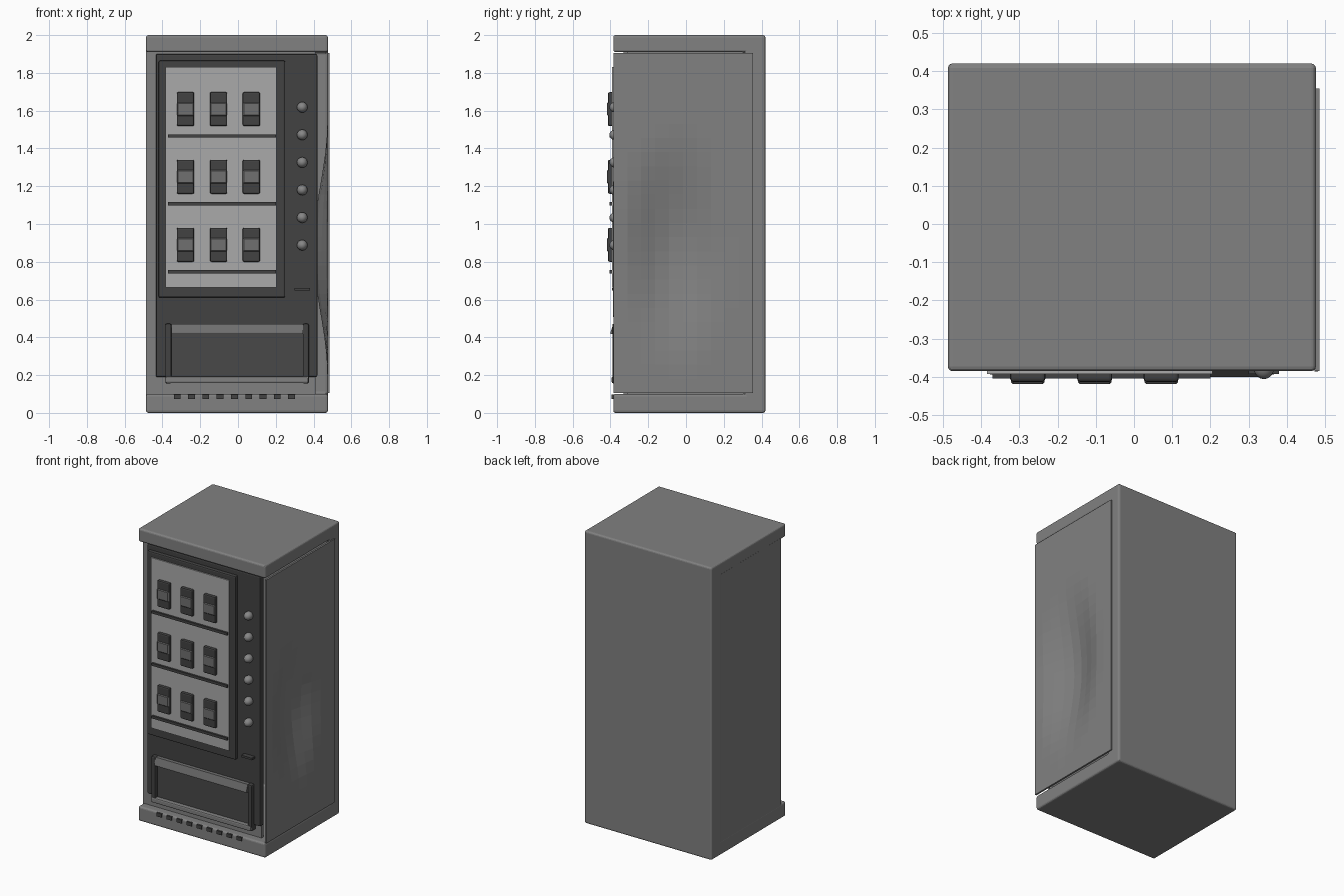
import bpy, bmesh, math
from mathutils import Vector

if "Cube" in bpy.data.objects:
    bpy.data.objects.remove(bpy.data.objects["Cube"])


def material(name, v):
    m = bpy.data.materials.new(name)
    m.diffuse_color = (v, v, v, 1)
    m.use_nodes = True
    m.node_tree.nodes["Principled BSDF"].inputs["Base Color"].default_value = m.diffuse_color
    return m


BODY = material("cabinet grey", 0.22)
DARK = material("charcoal", 0.055)
INNER = material("hatch grey", 0.065)
PANE = material("pale grey", 0.40)
LABEL = material("label grey", 0.16)
BUTTON = material("button grey", 0.24)


def finish(name, bm, mats):
    me = bpy.data.meshes.new(name)
    bm.to_mesh(me)
    bm.free()
    ob = bpy.data.objects.new(name, me)
    bpy.context.collection.objects.link(ob)
    for m in mats:
        me.materials.append(m)
    return ob


def box(name, x, y, z, mat, bevel=0.0, segments=2):
    """Box from (min, max) ranges, with optional rounded edges."""
    bm = bmesh.new()
    bmesh.ops.create_cube(bm, size=1)
    for v in bm.verts:
        v.co = Vector([(r[0] + r[1]) / 2 + c * (r[1] - r[0])
                       for r, c in zip((x, y, z), v.co)])
    if bevel:
        bmesh.ops.bevel(bm, geom=bm.edges[:], offset=bevel, segments=segments,
                        affect='EDGES', profile=0.5)
    return finish(name, bm, [mat])


# Cabinet shell: C-shaped side profile (back, top cap, base) run across the width
prof = [(-0.385, 0), (0.42, 0), (0.42, 2), (-0.385, 2), (-0.385, 1.91),
        (0.31, 1.91), (0.31, 0.1), (-0.385, 0.1)]
bm = bmesh.new()
face = bm.faces.new([bm.verts.new((-0.487, y, z)) for y, z in prof])
ext = bmesh.ops.extrude_face_region(bm, geom=[face])
for v in ext["geom"]:
    if isinstance(v, bmesh.types.BMVert):
        v.co.x = 0.476
bmesh.ops.recalc_face_normals(bm, faces=bm.faces[:])
shell = finish("cabinet_shell", bm, [BODY])
bev = shell.modifiers.new("rounded_edges", 'BEVEL')
bev.width, bev.segments = 0.012, 3

# Left wall and front backing behind the door
box("left_wall", (-0.487, -0.43), (-0.33, 0.315), (0.09, 1.92), BODY)
box("front_backing", (-0.44, 0.41), (-0.33, -0.31), (0.09, 1.92), BODY)

# Right side panel, a thin sheet with a shallow dent
bm = bmesh.new()
bmesh.ops.create_grid(bm, x_segments=10, y_segments=24, size=0.5)
for v in bm.verts:
    y, z = -0.015 + v.co.x * 0.74, 1.005 + v.co.y * 1.8
    r = math.hypot((y + 0.06) / 0.32, (z - 0.87) / 0.68)
    dent = 0.075 * (0.5 + 0.5 * math.cos(math.pi * r)) if r < 1 else 0
    v.co = (0.485 - dent, y, z)
bmesh.ops.recalc_face_normals(bm, faces=bm.faces[:])
if sum(f.normal.x for f in bm.faces) < 0:
    bmesh.ops.reverse_faces(bm, faces=bm.faces[:])
panel = finish("dented_side_panel", bm, [BODY])
sol = panel.modifiers.new("sheet_thickness", 'SOLIDIFY')
sol.thickness, sol.offset = 0.012, -1

# Door and display window
box("door", (-0.435, 0.42), (-0.36, -0.32), (0.19, 1.9), DARK, 0.008)
box("window_frame", (-0.42, 0.25), (-0.384, -0.35), (0.61, 1.865), DARK, 0.008)
box("window_pane", (-0.385, 0.205), (-0.392, -0.38), (0.665, 1.83), PANE)

# Shelves with three packets each; the middle band of a packet is its label
for row, z in enumerate((1.608, 1.25, 0.89)):
    zs = z - 0.142
    box(f"shelf_{row}", (-0.37, 0.2), (-0.405, -0.385), (zs - 0.009, zs + 0.009), DARK)
    for col, x in enumerate((-0.278, -0.103, 0.071)):
        tag = f"{row}_{col}"
        box(f"packet_{tag}", (x - 0.046, x + 0.046), (-0.413, -0.385),
            (z - 0.09, z + 0.09), DARK, 0.008)
        box(f"packet_label_{tag}", (x - 0.044, x + 0.044), (-0.419, -0.39),
            (z - 0.035, z + 0.035), LABEL, 0.005, 1)

# Selection buttons: flattened domes
for i in range(6):
    bm = bmesh.new()
    bmesh.ops.create_uvsphere(bm, u_segments=20, v_segments=12, radius=1)
    for v in bm.verts:
        v.co = (0.34 + v.co.x * 0.028, -0.372 + v.co.y * 0.034,
                1.618 - i * 0.146 + v.co.z * 0.028)
    for f in bm.faces:
        f.smooth = True
    finish(f"button_{i}", bm, [BUTTON])
box("coin_slot", (0.3, 0.38), (-0.393, -0.35), (0.648, 0.662), DARK)

# Pickup hatch: recessed flap with side bars, sloped top hood and bottom lip
box("hatch_flap", (-0.36, 0.35), (-0.366, -0.33), (0.18, 0.44), INNER)
for side, x in (("left", -0.385), ("right", 0.343)):
    box(f"hatch_{side}_bar", (x, x + 0.032), (-0.39, -0.34), (0.155, 0.472), DARK, 0.008)
box("hatch_lip", (-0.383, 0.373), (-0.394, -0.34), (0.157, 0.193), BODY, 0.008)
bm = bmesh.new()
face = bm.faces.new([bm.verts.new((-0.353, y, z)) for y, z in
                     ((-0.34, 0.418), (-0.4, 0.418), (-0.4, 0.425), (-0.385, 0.47), (-0.34, 0.47))])
ext = bmesh.ops.extrude_face_region(bm, geom=[face])
for v in ext["geom"]:
    if isinstance(v, bmesh.types.BMVert):
        v.co.x = 0.343
bmesh.ops.recalc_face_normals(bm, faces=bm.faces[:])
finish("hatch_hood", bm, [LABEL])

# Row of vents along the base
for i in range(9):
    x = -0.322 + i * 0.0757
    box(f"vent_{i}", (x - 0.018, x + 0.018), (-0.394, -0.37), (0.073, 0.098), DARK)
